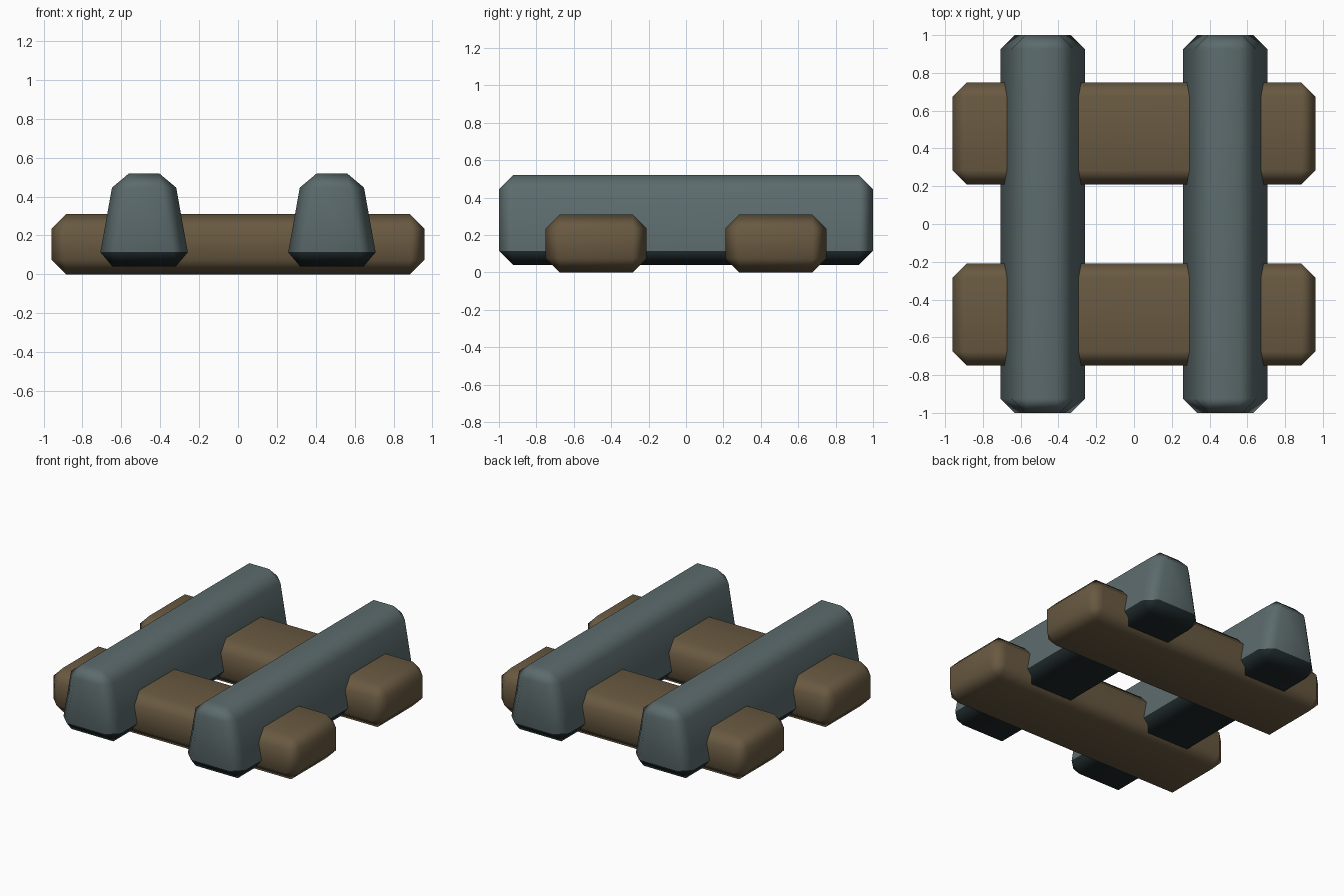
import bpy, bmesh

if "Cube" in bpy.data.objects:
    bpy.data.objects.remove(bpy.data.objects["Cube"])


def material(name, rgb):
    m = bpy.data.materials.new(name)
    m.diffuse_color = (*rgb, 1)
    m.use_nodes = True
    m.node_tree.nodes["Principled BSDF"].inputs["Base Color"].default_value = m.diffuse_color
    return m


brown = material("brown wood", (0.14, 0.10, 0.053))
grey = material("grey steel", (0.108, 0.148, 0.153))
dark = material("dark underside", (0.013, 0.021, 0.023))


def block(name, centre, half_x, half_y, z0, z1, top_half_x, mats, bevel):
    """Box with an optional narrower top, chamfered and smooth shaded."""
    bm = bmesh.new()
    bmesh.ops.create_cube(bm, size=2)
    for v in bm.verts:
        top = v.co.z > 0
        v.co.x *= top_half_x if top else half_x
        v.co.y *= half_y
        v.co.z = z1 if top else z0
    bmesh.ops.bevel(bm, geom=bm.edges[:], offset=bevel, segments=1,
                    profile=0.5, affect='EDGES')
    for f in bm.faces:
        f.smooth = True
        # second colour covers the bottom and its chamfers
        if len(mats) > 1 and f.calc_center_median().z < 0.115:
            f.material_index = 1
    me = bpy.data.meshes.new(name)
    bm.to_mesh(me)
    bm.free()
    for m in mats:
        me.materials.append(m)
    ob = bpy.data.objects.new(name, me)
    ob.location = (*centre, 0)
    bpy.context.collection.objects.link(ob)
    ob.modifiers.new("flat main faces", 'WEIGHTED_NORMAL')


# Two wide sleepers across, two tapered rails along
for s, tag in ((-1, "a"), (1, "b")):
    block("sleeper_" + tag, (0, 0.48 * s), 0.96, 0.27, 0, 0.31, 0.96, [brown], 0.075)
    block("rail_" + tag, (0.483 * s, 0), 0.238, 1.0, 0.04, 0.52, 0.152,
          [grey, dark], 0.075)
